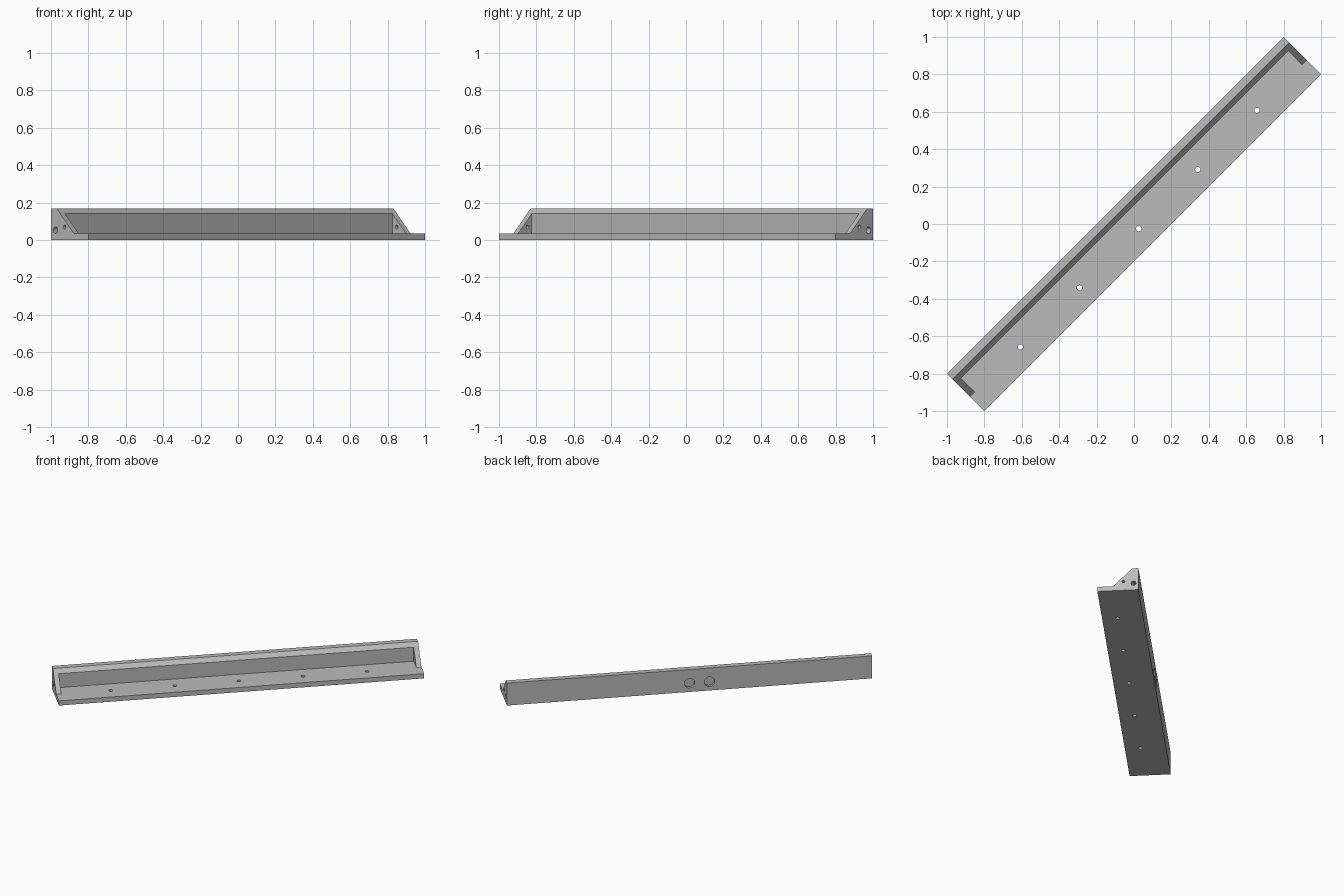
import bpy, bmesh, math
from mathutils import Matrix, Vector

if "Cube" in bpy.data.objects:
    bpy.data.objects.remove(bpy.data.objects["Cube"], do_unlink=True)

S = math.sqrt(2)
HALF = 0.9 * S          # half length of the bar
WALL = 0.05 * S         # back wall thickness
END = 0.025 * S         # end gusset thickness
WIDTH = 0.2 * S
HEIGHT, PLATE = 0.17, 0.035
LIP, TOE = 0.03 * S, 0.123 * S   # where the slope begins and ends
SLOPE_Z = HEIGHT - (HEIGHT - PLATE) * (WALL - LIP) / (TOE - LIP)

grey = bpy.data.materials.new("plain grey")
grey.use_nodes = True
colour = (0.5, 0.5, 0.5, 1)
grey.diffuse_color = colour
grey.node_tree.nodes["Principled BSDF"].inputs["Base Color"].default_value = colour


def add_object(name, bm):
    bmesh.ops.recalc_face_normals(bm, faces=bm.faces)
    mesh = bpy.data.meshes.new(name)
    bm.to_mesh(mesh)
    bm.free()
    mesh.materials.append(grey)
    ob = bpy.data.objects.new(name, mesh)
    bpy.context.collection.objects.link(ob)
    return ob


def prism(name, profile, x0, x1):
    """Extrude a (distance from back, height) profile along the bar."""
    bm = bmesh.new()
    face = bm.faces.new([bm.verts.new((x0, WIDTH / 2 - d, z)) for d, z in profile])
    out = bmesh.ops.extrude_face_region(bm, geom=[face])
    verts = [v for v in out["geom"] if isinstance(v, bmesh.types.BMVert)]
    bmesh.ops.translate(bm, verts=verts, vec=(x1 - x0, 0, 0))
    return add_object(name, bm)


def drill(ob, holes):
    """Cut round holes given as (centre, axis, radius, length)."""
    bm = bmesh.new()
    for centre, axis, radius, length in holes:
        turn = Vector((0, 0, 1)).rotation_difference(Vector(axis)).to_matrix().to_4x4()
        bmesh.ops.create_cone(bm, cap_ends=True, segments=32, radius1=radius,
                              radius2=radius, depth=length,
                              matrix=Matrix.Translation(centre) @ turn)
    cutter = add_object("hole_cutter", bm)
    cutter.hide_render = True
    mod = ob.modifiers.new("holes", 'BOOLEAN')
    mod.operation, mod.solver, mod.object = 'DIFFERENCE', 'EXACT', cutter
    bpy.context.view_layer.objects.active = ob
    bpy.ops.object.modifier_apply(modifier=mod.name)
    bpy.data.objects.remove(cutter, do_unlink=True)


# Angle rail: base plate and back wall with a bevelled top
rail = prism("angle_rail", [(0, 0), (0, HEIGHT), (LIP, HEIGHT), (WALL, SLOPE_Z),
                            (WALL, PLATE), (WIDTH, PLATE), (WIDTH, 0)], -HALF, HALF)
back = WIDTH / 2
# Screw holes through the plate, recesses in the back, bores in the ends
holes = [((i * 0.316 * S, back - 0.125 * S, 0), (0, 0, 1), 0.014, 0.2) for i in range(-2, 3)]
holes += [((x, back, 0.066), (0, 1, 0), 0.036, 0.04) for x in (0, -0.139)]
holes += [((s * HALF, back - 0.024 * S, 0.053), (1, 0, 0), 0.017, 0.3) for s in (-1, 1)]
drill(rail, holes)
parts = [rail]

# Triangular end gussets, each with a through hole
for side, name in ((-1, "right_end_gusset"), (1, "left_end_gusset")):
    gusset = prism(name, [(WALL, PLATE), (WALL, SLOPE_Z), (TOE, PLATE)],
                   side * (HALF - END), side * HALF)
    drill(gusset, [((side * HALF, back - 0.0725 * S, 0.07), (1, 0, 0), 0.01, 0.2)])
    parts.append(gusset)

# Turn the assembly diagonally
for ob in parts:
    ob.data.transform(Matrix.Rotation(math.pi / 4, 4, 'Z'))
    bpy.ops.object.select_all(action='DESELECT')
    ob.select_set(True)
    bpy.context.view_layer.objects.active = ob
    bpy.ops.object.shade_smooth_by_angle(angle=math.radians(30))
